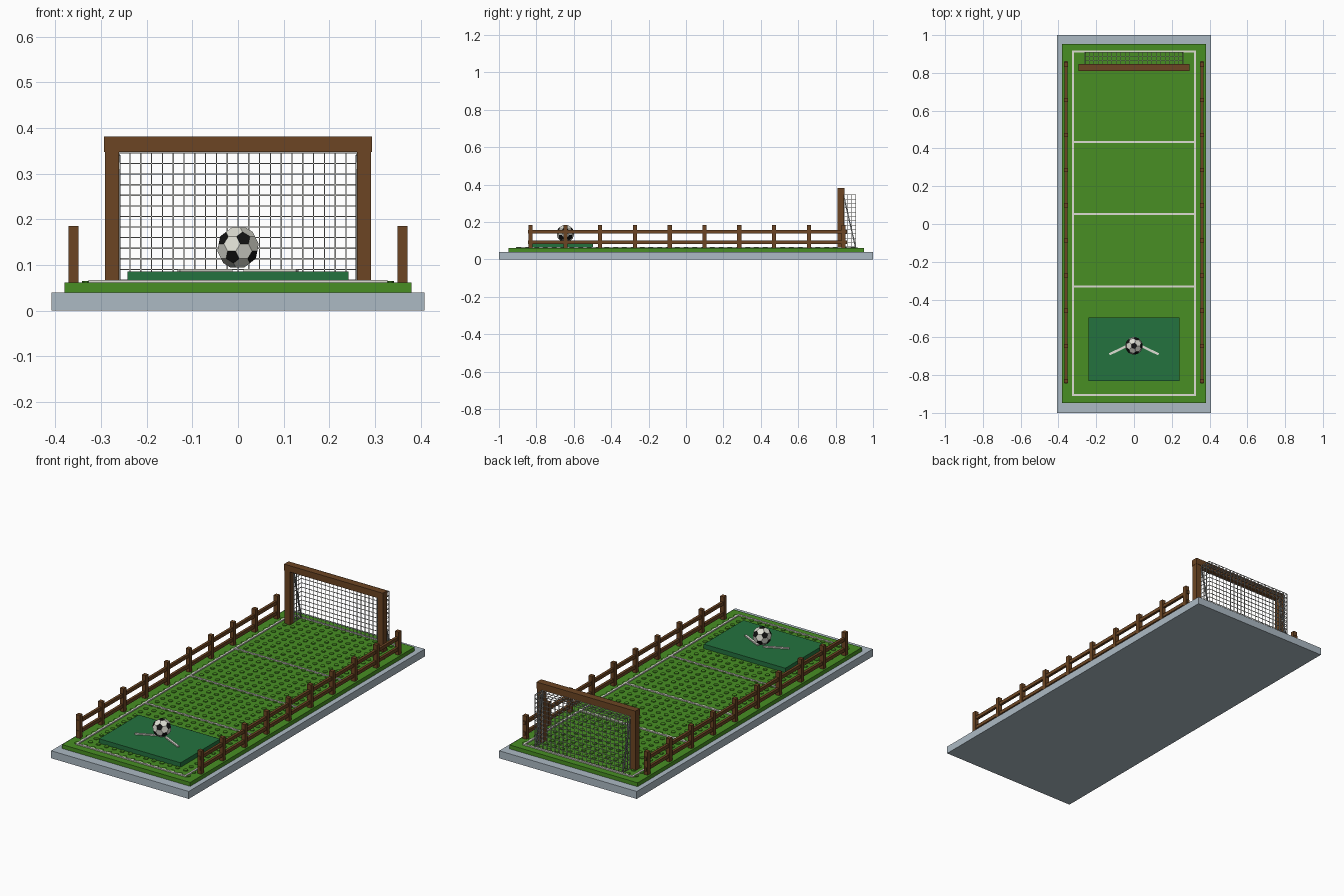
import bpy, bmesh, math
from mathutils import Vector, Matrix

if "Cube" in bpy.data.objects:
    bpy.data.objects.remove(bpy.data.objects["Cube"])


def mat(name, r, g, b):
    m = bpy.data.materials.new(name)
    lin = [((c / 255 + 0.055) / 1.055) ** 2.4 if c > 10 else c / 255 / 12.92 for c in (r, g, b)]
    m.diffuse_color = (*lin, 1)
    m.use_nodes = True
    m.node_tree.nodes["Principled BSDF"].inputs["Base Color"].default_value = m.diffuse_color
    return m


STONE = mat("pale_stone", 172, 186, 196)
GRASS = mat("grass_green", 72, 143, 35)
FELT = mat("dark_green", 36, 114, 62)
WOOD = mat("brown_wood", 108, 69, 35)
WHITE = mat("off_white", 222, 222, 212)
BLACK = mat("black", 18, 18, 18)
NET = mat("net_grey", 185, 185, 180)
STEEL = mat("steel_grey", 120, 122, 122)


def add_box(bm, x0, x1, y0, y1, z0, z1):
    m = Matrix.Translation(((x0 + x1) / 2, (y0 + y1) / 2, (z0 + z1) / 2))
    bmesh.ops.create_cube(bm, size=1, matrix=m @ Matrix.Diagonal((x1 - x0, y1 - y0, z1 - z0, 1)))


def add_bar(bm, a, b, w, h):
    """Square bar running from point a to point b."""
    a, b = Vector(a), Vector(b)
    d = b - a
    m = Matrix.Translation((a + b) / 2) @ d.to_track_quat('X', 'Z').to_matrix().to_4x4()
    bmesh.ops.create_cube(bm, size=1, matrix=m @ Matrix.Diagonal((d.length, w, h, 1)))


def finish(bm, name, *mats):
    me = bpy.data.meshes.new(name)
    bm.to_mesh(me)
    bm.free()
    for m in mats:
        me.materials.append(m)
    ob = bpy.data.objects.new(name, me)
    bpy.context.collection.objects.link(ob)
    return ob


def boxes(name, material, *dims):
    bm = bmesh.new()
    for d in dims:
        add_box(bm, *d)
    return finish(bm, name, material)


# Ground slabs
boxes("base_slab", STONE, (-.408, .408, -1, 1, 0, .04))
boxes("turf", GRASS, (-.38, .38, -.948, .953, .04, .061))
boxes("kicking_mat", FELT, (-.242, .242, -.832, -.496, .06, .085))

# Grid of low tufts on the turf
bm = bmesh.new()
STEP = .047
for i in range(15):
    for j in range(39):
        x, y = (i - 7) * STEP, (j - 19) * STEP
        if abs(x) < .25 and -.84 < y < -.485:
            continue
        bmesh.ops.create_cone(bm, cap_ends=True, segments=8, radius1=.012, radius2=.012,
                              depth=.006, matrix=Matrix.Translation((x, y, .062)))
finish(bm, "turf_tufts", GRASS)

# Field markings
L = .005
lines = [(-.322, .322, y - L, y + L, .061, .067) for y in (-.905, -.33, .053, .434, .913)]
lines += [(x - L, x + L, -.91, .918, .061, .067) for x in (-.322, .322)]
boxes("field_lines", WHITE, *lines)

# Angled markers under the ball
bm = bmesh.new()
for s in (-1, 1):
    add_bar(bm, (s * .015, -.634, .088), (s * .13, -.69, .088), .012, .006)
finish(bm, "ball_markers", WHITE)

# Ball: icosahedron with its corners cut off
bm = bmesh.new()
bmesh.ops.create_icosphere(bm, subdivisions=1, radius=1)
pts = []
for e in bm.edges:
    a, b = (v.co.copy() for v in e.verts)
    pts += [a.lerp(b, 1 / 3), a.lerp(b, 2 / 3)]
bm.clear()
for p in pts:
    bm.verts.new(p.normalized() * .047)
bmesh.ops.convex_hull(bm, input=bm.verts[:])
bmesh.ops.dissolve_limit(bm, angle_limit=math.radians(3), verts=bm.verts[:], edges=bm.edges[:])
bmesh.ops.recalc_face_normals(bm, faces=bm.faces[:])
for f in bm.faces:
    f.material_index = 1 if len(f.verts) == 5 else 0
ball = finish(bm, "ball", WHITE, BLACK)
ball.location = (0, -.645, .138)

# Side fences
for s, side in ((-1, "left"), (1, "right")):
    x = s * .36
    boxes(side + "_fence_posts", WOOD,
          *[(x - .011, x + .011, -.831 + k * .186 - .011, -.831 + k * .186 + .011, .06, .185)
            for k in range(10)])
    boxes(side + "_fence_rails", WOOD,
          *[(x - .007, x + .007, -.845, .862, z - .009, z + .009) for z in (.092, .148)])

# Goal frame
for s, side in ((-1, "left"), (1, "right")):
    x = s * .276
    boxes(side + "_goal_post", WOOD, (x - .0155, x + .0155, .811, .845, .06, .35))
boxes("goal_crossbar", WOOD, (-.293, .293, .809, .847, .347, .381))

# Sloping net supports
bm = bmesh.new()
for s in (-1, 1):
    add_bar(bm, (s * .26, .843, .34), (s * .26, .907, .063), .006, .006)
finish(bm, "net_supports", STEEL)

# Net: back, top and side panels of thin cords
X, Y0, Y1, Z0, Z1, R = .26, .845, .908, .062, .345, .0013
bm = bmesh.new()
for i in range(23):
    x = -X + i * 2 * X / 22
    add_box(bm, x - R, x + R, Y1 - R, Y1 + R, Z0, Z1)
    add_box(bm, x - R, x + R, Y0, Y1, Z1 - R, Z1 + R)
for j in range(13):
    z = Z0 + .005 + j * (Z1 - Z0 - .005) / 12
    add_box(bm, -X, X, Y1 - R, Y1 + R, z - R, z + R)
    for s in (-1, 1):
        add_box(bm, s * X - R, s * X + R, Y0, Y1, z - R, z + R)
for k in range(3):
    y = Y0 + k * (Y1 - Y0) / 3
    add_box(bm, -X, X, y - R, y + R, Z1 - R, Z1 + R)
    for s in (-1, 1):
        add_box(bm, s * X - R, s * X + R, y - R, y + R, Z0, Z1)
finish(bm, "goal_net", NET)
